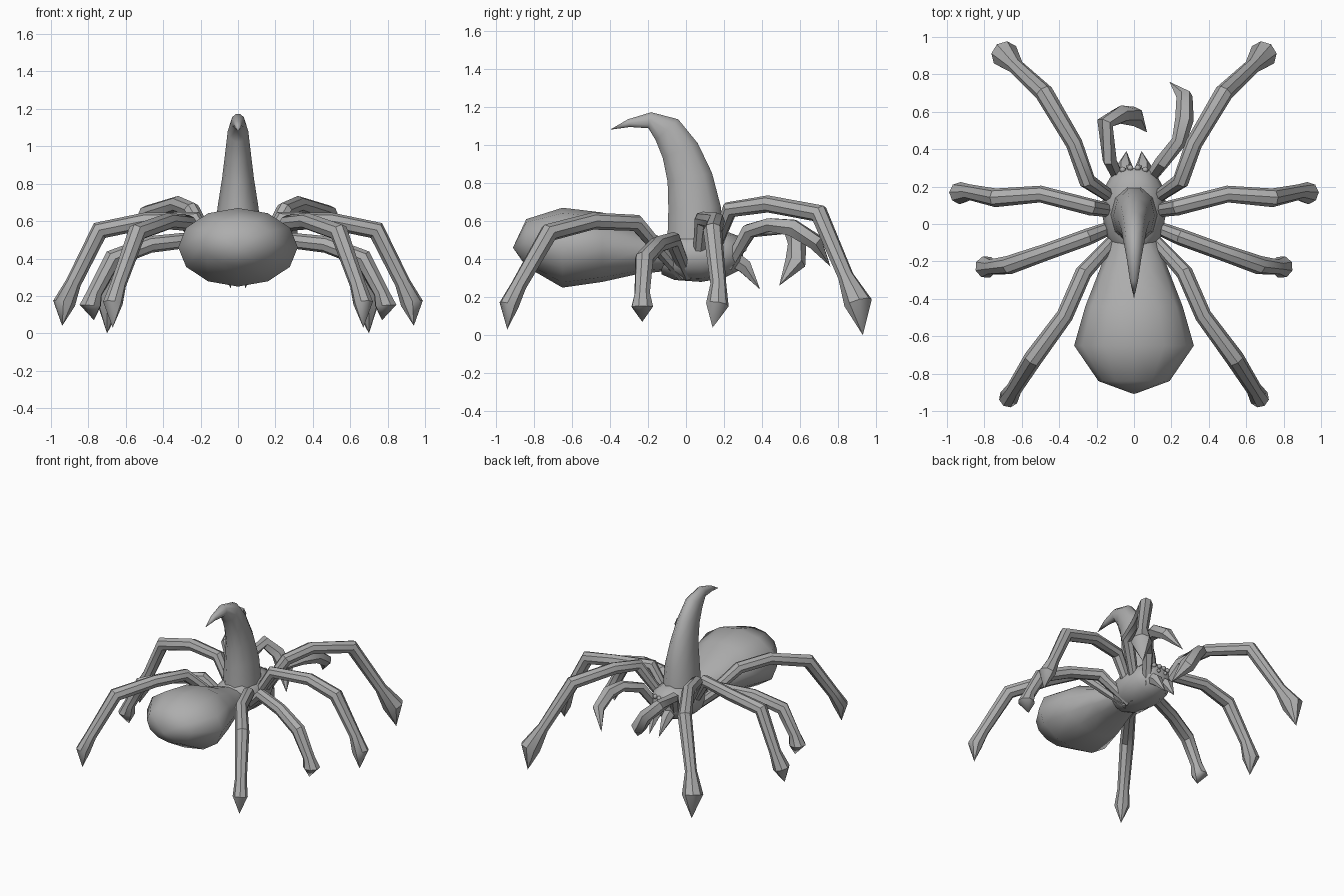
import bpy, bmesh, math
from mathutils import Vector

old = bpy.data.objects.get("Cube")
if old:
    bpy.data.objects.remove(old, do_unlink=True)

grey = bpy.data.materials.new("plain grey")
grey.use_nodes = True
COLOUR = (0.42, 0.42, 0.42, 1)
grey.diffuse_color = COLOUR
grey.node_tree.nodes["Principled BSDF"].inputs["Base Color"].default_value = COLOUR


def finish(bm, name, angle=40):
    bmesh.ops.recalc_face_normals(bm, faces=bm.faces)
    mesh = bpy.data.meshes.new(name)
    bm.to_mesh(mesh)
    bm.free()
    mesh.materials.append(grey)
    obj = bpy.data.objects.new(name, mesh)
    bpy.context.collection.objects.link(obj)
    bpy.ops.object.select_all(action="DESELECT")
    obj.select_set(True)
    bpy.context.view_layer.objects.active = obj
    bpy.ops.object.shade_smooth_by_angle(angle=math.radians(angle))
    return obj


def skin(name, rings, angle=40):
    """Bridge rings of points; single-point rings become tips."""
    bm = bmesh.new()
    loops = [[bm.verts.new(p) for p in ring] for ring in rings]
    for a, b in zip(loops, loops[1:]):
        n = max(len(a), len(b))
        for i in range(n):
            j = (i + 1) % n
            quad = [a[i % len(a)], a[j % len(a)], b[j % len(b)], b[i % len(b)]]
            bm.faces.new(list(dict.fromkeys(quad)))
    for end in (loops[0], loops[-1]):
        if len(end) > 2:
            bm.faces.new(end)
    return finish(bm, name, angle)


def tube(name, path, radii, sides=6, angle=40):
    """Tapered limb through the path; a zero radius makes a point."""
    pts = [Vector(p) for p in path]
    span = pts[-1] - pts[0]
    side_ref = Vector((-span.y, span.x, 0)).normalized()
    rings = []
    for i, (p, r) in enumerate(zip(pts, radii)):
        if r == 0:
            rings.append([p])
            continue
        before = (p - pts[i - 1]).normalized() if i else Vector()
        after = (pts[i + 1] - p).normalized() if i + 1 < len(pts) else Vector()
        t = (before + after).normalized()
        side = (side_ref - t * side_ref.dot(t)).normalized()
        up = t.cross(side)
        rings.append([p + r * (side * math.cos(a) + up * math.sin(a))
                      for a in (math.tau * k / sides for k in range(sides))])
    return skin(name, rings, angle)


def ellipse(centre, u, v, sides):
    return [Vector(centre) + Vector(u) * math.cos(a) + Vector(v) * math.sin(a)
            for a in (math.tau * k / sides for k in range(sides))]


def lengthwise(name, sections, sides):
    """Body lofted along y from (y, half width, low z, high z)."""
    rings = []
    for y, w, low, high in sections:
        c = (0, y, (low + high) / 2)
        rings.append(ellipse(c, (w, 0, 0), (0, 0, (high - low) / 2), sides) if w else [c])
    return skin(name, rings, 50)


# Body
lengthwise("abdomen", [(-0.91, 0, 0.46, 0.46), (-0.84, 0.19, 0.36, 0.61),
                       (-0.65, 0.32, 0.25, 0.67), (-0.44, 0.26, 0.28, 0.645),
                       (-0.26, 0.19, 0.32, 0.56), (-0.08, 0.12, 0.34, 0.5)], 12)
lengthwise("head_and_chest", [(-0.13, 0.1, 0.32, 0.5), (-0.06, 0.15, 0.29, 0.54),
                              (0.08, 0.175, 0.28, 0.56), (0.2, 0.155, 0.3, 0.55),
                              (0.28, 0.11, 0.34, 0.52), (0.3, 0.05, 0.38, 0.48)], 12)

# Tall bent hat: (y, z, half width, half depth, lean)
hat = []
for y, z, w, d, lean in [(0.05, 0.5, 0.125, 0.155, 0), (0.045, 0.67, 0.11, 0.145, 0.05),
                         (0.02, 0.83, 0.085, 0.125, 0.2), (-0.03, 0.97, 0.068, 0.105, 0.4),
                         (-0.1, 1.08, 0.055, 0.085, 0.75), (-0.19, 1.13, 0.038, 0.045, 1.4),
                         (-0.3, 1.115, 0.022, 0.022, 1.8)]:
    hat.append(ellipse((0, y, z), (w, 0, 0),
                       (0, d * math.cos(lean), d * math.sin(lean)), 10))
hat.append([Vector((0, -0.4, 1.08))])
skin("pointed_hat", hat, 60)

# Walking legs, mirrored in pairs: hip, shoulder, thigh, knee, ankle, foot, tip
LEGS = {
    "front_leg": ([(0.06, 0.1, 0.33), (0.25, 0.23, 0.66), (0.32, 0.43, 0.69),
                   (0.48, 0.7, 0.64), (0.63, 0.84, 0.31), (0.69, 0.905, 0.17),
                   (0.7, 0.93, 0.0)], 0.075),
    "front_middle_leg": ([(0.05, 0.06, 0.31), (0.23, 0.09, 0.61), (0.5, 0.16, 0.6),
                          (0.74, 0.14, 0.55), (0.88, 0.17, 0.27), (0.93, 0.165, 0.16),
                          (0.94, 0.14, 0.04)], 0.06),
    "back_middle_leg": ([(0.05, 0.01, 0.31), (0.25, -0.07, 0.5), (0.47, -0.15, 0.475),
                         (0.67, -0.22, 0.4), (0.765, -0.23, 0.22), (0.79, -0.23, 0.15),
                         (0.77, -0.23, 0.07)], 0.06),
    "back_leg": ([(0.05, -0.02, 0.31), (0.27, -0.26, 0.59), (0.37, -0.49, 0.6),
                  (0.54, -0.72, 0.54), (0.64, -0.88, 0.26), (0.67, -0.93, 0.16),
                  (0.67, -0.94, 0.03)], 0.053),
}
for name, (path, foot) in LEGS.items():
    for label, s in (("left", -1), ("right", 1)):
        tube(f"{label}_{name}", [(s * x, y, z) for x, y, z in path],
             [0.03, 0.045, 0.045, 0.05, 0.042, foot, 0], 8)

# Feelers: one reaching ahead, one curled inward
tube("reaching_feeler", [(0.07, 0.22, 0.36), (0.15, 0.33, 0.55), (0.24, 0.44, 0.58),
                         (0.27, 0.56, 0.565), (0.27, 0.68, 0.49), (0.19, 0.76, 0.36)],
     [0.03, 0.04, 0.04, 0.05, 0.045, 0], 6)
tube("curled_feeler", [(-0.07, 0.22, 0.36), (-0.13, 0.34, 0.55), (-0.155, 0.54, 0.57),
                       (-0.07, 0.585, 0.49), (0.0, 0.575, 0.38), (0.07, 0.49, 0.26)],
     [0.03, 0.04, 0.045, 0.05, 0.055, 0], 6)

# Fangs and two rows of eyes
for label, s in (("left", -1), ("right", 1)):
    tube(f"{label}_fang", [(s * 0.05, 0.22, 0.42), (s * 0.05, 0.31, 0.36),
                           (s * 0.04, 0.39, 0.24)], [0.05, 0.042, 0], 6)
    for row, (x, y, z, r) in enumerate([(0.02, 0.3, 0.49, 0.017), (0.06, 0.29, 0.49, 0.017),
                                        (0.03, 0.305, 0.45, 0.013), (0.085, 0.275, 0.46, 0.013)]):
        bm = bmesh.new()
        bmesh.ops.create_uvsphere(bm, u_segments=8, v_segments=6, radius=r)
        bmesh.ops.translate(bm, verts=bm.verts, vec=(s * x, y, z))
        finish(bm, f"{label}_eye_{row + 1}", 60)
